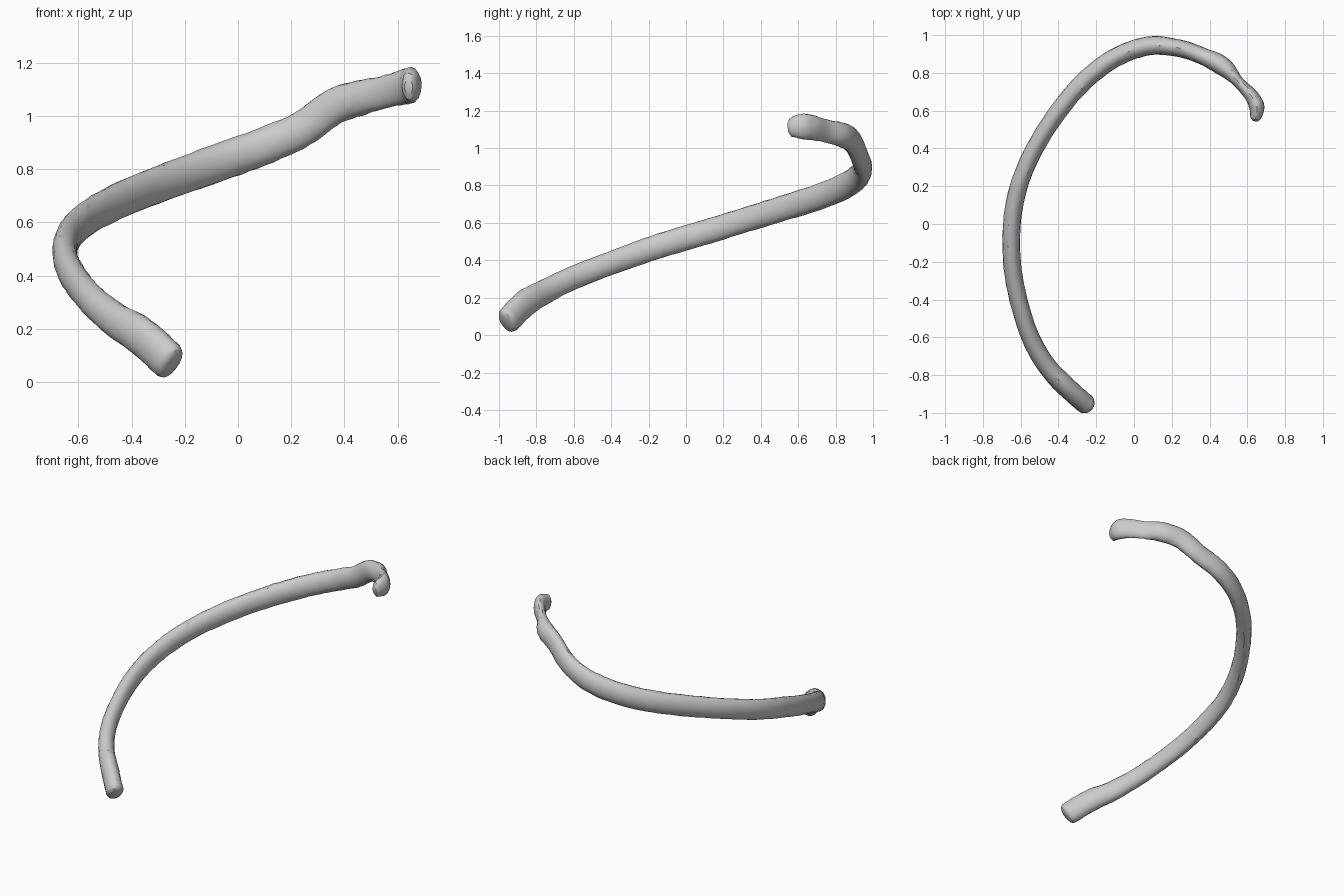
import bpy, bmesh, math, random
from mathutils import Vector

cube = bpy.data.objects.get("Cube")
if cube:
    bpy.data.objects.remove(cube)
random.seed(4)

bone = bpy.data.materials.new("bone_grey")
bone.use_nodes = True
color = (0.6, 0.6, 0.6, 1)
bone.diffuse_color = color
bone.node_tree.nodes["Principled BSDF"].inputs["Base Color"].default_value = color

# Stations along the shaft: x, y, z, half thickness, half height
stations = [
    (-.26, -.95, .08, .054, .074),
    (-.36, -.86, .17, .054, .074),
    (-.47, -.74, .24, .05, .066),
    (-.56, -.57, .32, .048, .062),
    (-.63, -.32, .415, .047, .063),
    (-.65, -.1, .49, .047, .066),
    (-.63, .12, .555, .047, .066),
    (-.56, .33, .62, .047, .066),
    (-.44, .54, .685, .047, .068),
    (-.28, .74, .75, .049, .07),
    (-.1, .88, .815, .05, .071),
    (.08, .943, .88, .05, .07),
    (.24, .93, .95, .046, .067),
    (.36, .89, 1.035, .045, .068),
    (.47, .835, 1.07, .05, .066),
    (.55, .755, 1.09, .03, .061),
    (.62, .68, 1.108, .036, .066),
    (.65, .62, 1.115, .04, .068),
    (.643, .56, 1.11, .028, .05),
]
SIDES, STEPS = 16, 6


def spline(a, b, c, d, t):
    """Smooth blend from b to c."""
    return [0.5 * (2 * q + (r - p) * t + (2 * p - 5 * q + 4 * r - s) * t * t
                   + (3 * q - p - 3 * r + s) * t ** 3)
            for p, q, r, s in zip(a, b, c, d)]


path = []
last = len(stations) - 1
for i in range(last):
    quad = [stations[min(max(i + k, 0), last)] for k in (-1, 0, 1, 2)]
    path += [spline(*quad, j / STEPS) for j in range(STEPS)]
path.append(stations[-1])
centres = [Vector(p[:3]) for p in path]


# Sweep an upright oval along the path, with a slightly rough surface
bm = bmesh.new()
rings = []


def add_ring(centre, tangent, thick, high):
    up = Vector((0, 0, 1))
    up = (up - tangent * up.dot(tangent)).normalized()
    side = tangent.cross(up)
    ring = []
    for k in range(SIDES):
        a = math.tau * k / SIDES
        rough = 1 + random.uniform(-.025, .025)
        ring.append(bm.verts.new(centre + rough * (
            side * thick * math.cos(a) + up * high * math.sin(a))))
    rings.append(ring)


for i, p in enumerate(path):
    tangent = (centres[min(i + 1, len(path) - 1)] - centres[max(i - 1, 0)]).normalized()
    if i == 0:
        # Blunt front tip
        add_ring(centres[0] - tangent * .025, tangent, p[3] * .55, p[4] * .6)
        add_ring(centres[0] - tangent * .016, tangent, p[3] * .85, p[4] * .88)
    add_ring(centres[i], tangent, p[3], p[4])
# Rounded head tip
add_ring(centres[-1] + tangent * .014, tangent, p[3] * .55, p[4] * .55)

for a, b in zip(rings, rings[1:]):
    for k in range(SIDES):
        n = (k + 1) % SIDES
        bm.faces.new((a[k], a[n], b[n], b[k]))
bm.faces.new(rings[0])
bm.faces.new(rings[-1])
bmesh.ops.recalc_face_normals(bm, faces=bm.faces)

mesh = bpy.data.meshes.new("curved_rib")
bm.to_mesh(mesh)
bm.free()
mesh.materials.append(bone)
rib = bpy.data.objects.new("curved_rib", mesh)
bpy.context.collection.objects.link(rib)
bpy.context.view_layer.objects.active = rib
rib.select_set(True)
bpy.ops.object.shade_smooth_by_angle(angle=math.radians(35))
